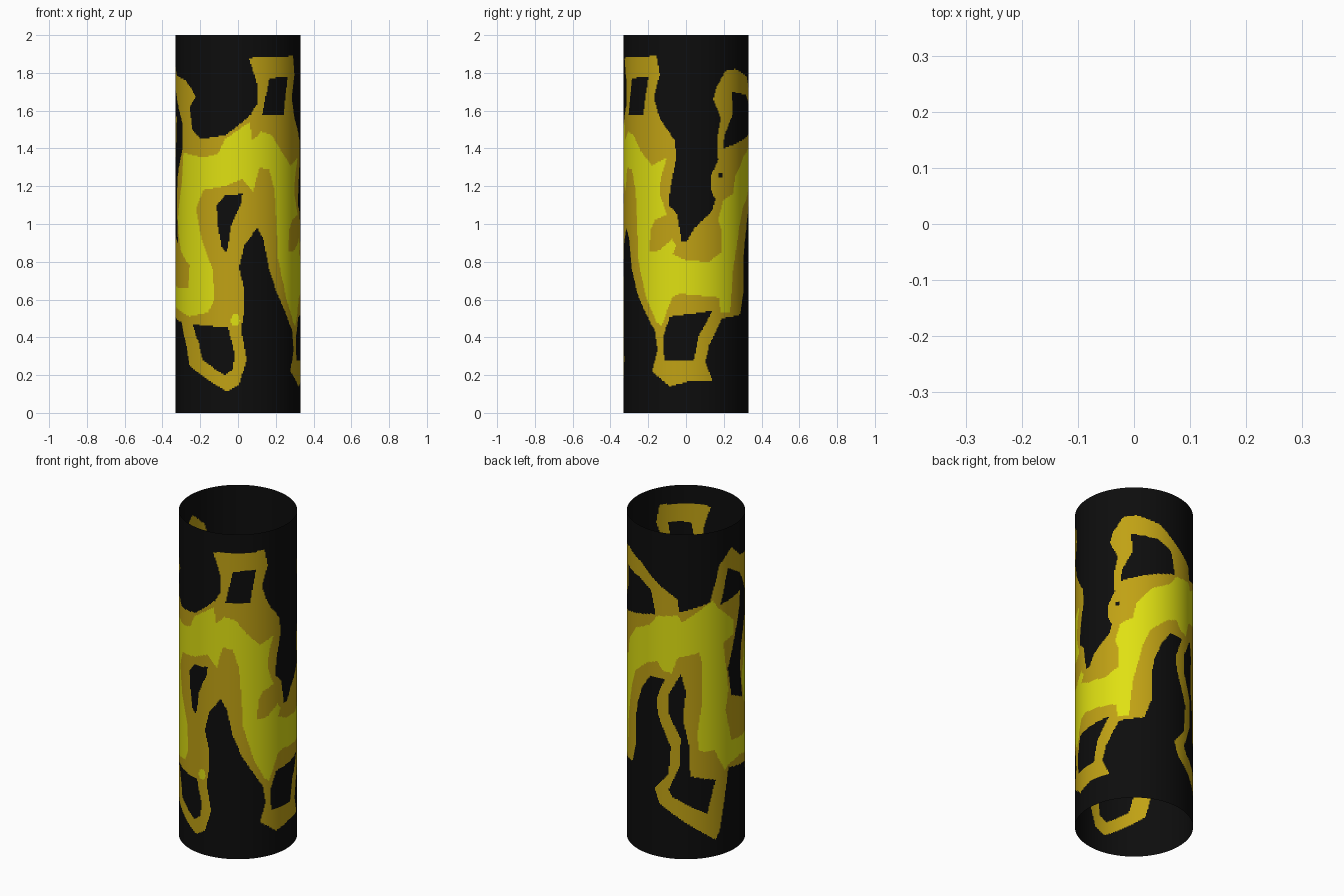
import bpy, bmesh, math

# Open thin tube with a wrapped painted pattern.
# Pattern outlines are (angle in degrees from the front towards +x, height).
R, H, COLS, ROWS = 0.33, 2.0, 320, 260
BLACK, OCHRE, YELLOW = 0, 1, 2

# Ochre band: upper and lower outline around the tube
ochre_top = [(-24, 1.46), (-12, 1.47), (0, 1.52), (12, 1.58), (18, 1.64), (18, 1.74),
             (10, 1.88), (62, 1.89), (65, 1.79), (59, 1.67), (65, 1.56), (80, 1.44),
             (81, 1.35), (75, 1.18), (74, 1.1), (82, 1.05), (86, .91), (91, .91),
             (98, .98), (115, 1.07), (118, 1.13), (114, 1.18), (114, 1.26), (121, 1.34),
             (120, 1.45), (124, 1.56), (116, 1.66), (119, 1.72), (129, 1.81), (142, 1.82),
             (166, 1.78), (187, 1.68), (207, 1.6), (208, 1.52), (220, 1.54), (239, 1.57),
             (243, 1.65), (250, 1.79), (265, 1.87), (280, 1.79), (303, 1.76), (313, 1.71),
             (317, 1.67), (309, 1.62), (313, 1.5), (324, 1.45), (336, 1.46)]
ochre_bottom = [(336, .16), (309, .25), (304, .36), (295, .48), (261, .52), (250, .15),
                (245, .1), (211, .24), (188, .33), (183, .42), (198, .52), (200, .69),
                (187, .87), (185, .97), (194, 1.1), (178, 1.1), (168, 1.02), (160, .9),
                (157, .8), (158, .65), (150, .52), (125, .5), (112, .36), (108, .27),
                (115, .17), (94, .17), (75, .14), (57, .22), (63, .33), (60, .44),
                (56, .47), (39, .63), (30, .76), (24, .92), (18, .98), (6, .89),
                (1, .77), (6, .65), (6, .55), (3, .44), (8, .28), (1, .15),
                (-10, .11), (-24, .16)]

# Black openings inside the ochre band
holes = [
    [(30, 1.77), (53, 1.78), (50, 1.69), (47, 1.58), (23, 1.58)],
    [(137, 1.7), (165, 1.68), (179, 1.63), (184, 1.49), (127, 1.4), (128, 1.47), (139, 1.59)],
    [(260, 1.75), (280, 1.68), (290, 1.6), (297, 1.53), (297, 1.4), (284, 1.24), (281, 1.1),
     (286, .9), (265, .96), (260, 1.13), (270, 1.3), (280, 1.48), (281, 1.57), (251, 1.54)],
    [(-20, 1.1), (-12, 1.15), (4, 1.16), (3, 1.11), (-6, 1.0), (-10, .85), (-15, .87), (-19, 1.0)],
    [(-47, .47), (-9, .45), (-3, .31), (-5, .23), (-12, .2), (-35, .28), (-39, .37)],
    [(69, .31), (69, .41), (75, .51), (103, .53), (115, .54), (102, .41), (97, .28), (70, .28)],
    [(210, 1.14), (198, 1.01), (198, .89), (210, .74), (209, .57), (198, .42), (202, .38),
     (236, .27), (245, .47), (219, .51), (218, .7), (212, .86), (215, 1.03)],
    [(122, 1.27), (126, 1.27), (126, 1.25), (122, 1.25)],
]

# Yellow core of the band: upper and lower outline
yellow_top = [(-33, 1.35), (-19, 1.37), (-12, 1.45), (11, 1.54), (13, 1.44), (22, 1.49),
              (33, 1.47), (43, 1.39), (57, 1.31), (72, 1.35), (66, 1.24), (65, 1.16),
              (72, 1.05), (60, 1.02), (55, .97), (54, .85), (65, .86), (77, .92),
              (81, .89), (78, .84), (89, .81), (111, .8), (125, .85), (125, .97),
              (121, 1.02), (127, 1.13), (139, 1.16), (142, 1.25), (158, 1.36), (176, 1.41),
              (186, 1.48), (207, 1.5), (211, 1.46), (242, 1.58), (247, 1.53), (269, 1.41),
              (269, 1.33), (254, 1.3), (257, 1.17), (261, 1.0), (257, .88), (265, .68),
              (290, .66), (307, .66), (309, .78), (293, .86), (285, 1.02), (296, 1.23),
              (299, 1.38), (327, 1.35)]
yellow_bottom = [(327, 1.18), (325, 1.17), (318, 1.08), (324, .92), (336, .76), (338, .6),
                 (331, .53), (309, .51), (280, .56), (261, .54), (256, .51), (244, .65),
                 (228, .66), (226, .76), (231, .97), (231, 1.19), (228, 1.27), (207, 1.24),
                 (201, 1.14), (192, 1.15), (186, 1.2), (175, 1.18), (156, 1.09), (149, .99),
                 (139, .76), (135, .53), (124, .53), (122, .61), (84, .63), (77, .61),
                 (73, .55), (67, .46), (62, .48), (51, .6), (40, .81), (38, 1.02),
                 (36, 1.18), (30, 1.29), (20, 1.3), (14, 1.17), (4, 1.24), (-12, 1.2),
                 (-33, 1.18)]
yellow_dot = [(-7, .49), (-5, .52), (0, .52), (2, .49), (0, .46), (-5, .46)]

layers = [(ochre_top + ochre_bottom, OCHRE)]
layers += [(h, BLACK) for h in holes]
layers += [(yellow_top + yellow_bottom, YELLOW), (yellow_dot, YELLOW)]


def paint_row(z):
    """Colour index of every column at height z, filled outline by outline."""
    row = [BLACK] * COLS
    for outline, colour in layers:
        cuts = []
        for (a0, z0), (a1, z1) in zip(outline, outline[1:] + outline[:1]):
            if (z0 > z) != (z1 > z):
                cuts.append(a0 + (z - z0) * (a1 - a0) / (z1 - z0))
        cuts.sort()
        for start, end in zip(cuts[::2], cuts[1::2]):
            for c in range(round(start * COLS / 360), round(end * COLS / 360)):
                row[c % COLS] = colour
    return row


def material(name, rgb):
    m = bpy.data.materials.new(name)
    m.diffuse_color = (*rgb, 1)
    return m


# Tube wall
bm = bmesh.new()
rings = []
for r in range(ROWS + 1):
    ring = []
    for c in range(COLS):
        a = 2 * math.pi * c / COLS
        ring.append(bm.verts.new((R * math.sin(a), -R * math.cos(a), H * r / ROWS)))
    rings.append(ring)
for r in range(ROWS):
    colours = paint_row(H * (r + 0.5) / ROWS)
    for c in range(COLS):
        d = (c + 1) % COLS
        f = bm.faces.new((rings[r][c], rings[r][d], rings[r + 1][d], rings[r + 1][c]))
        f.material_index = colours[c]
        f.smooth = True
mesh = bpy.data.meshes.new("patterned_tube")
bm.to_mesh(mesh)
bm.free()
mesh.materials.append(material("black", (.004, .004, .004)))
mesh.materials.append(material("ochre", (.53, .36, .007)))
mesh.materials.append(material("yellow", (.74, .75, .006)))
tube = bpy.data.objects.new("patterned_tube", mesh)
bpy.context.collection.objects.link(tube)
